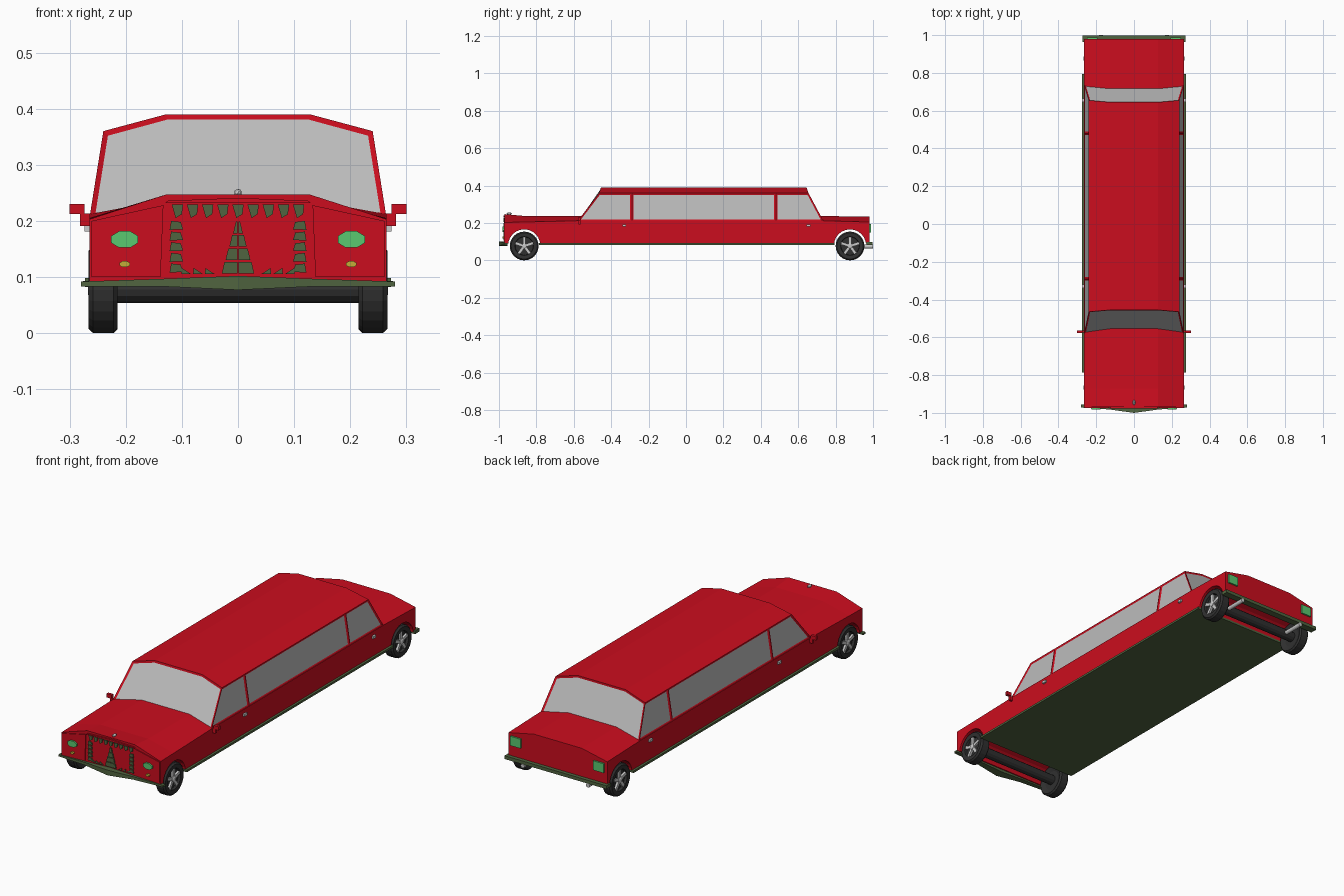
import bpy, bmesh
from math import sin, cos, pi
from mathutils import Matrix, Vector

if "Cube" in bpy.data.objects:
    bpy.data.objects.remove(bpy.data.objects["Cube"])


def material(name, rgb):
    m = bpy.data.materials.new(name)
    m.diffuse_color = (*rgb, 1)
    m.use_nodes = True
    m.node_tree.nodes["Principled BSDF"].inputs["Base Color"].default_value = m.diffuse_color
    return m


RED = material("red_paint", (0.6, 0.004, 0.013))
GREEN = material("dark_green_trim", (0.08, 0.127, 0.05))
LAMP = material("lamp_green", (0.1, 0.58, 0.16))
AMBER = material("amber", (0.55, 0.42, 0.04))
DARK = material("tyre_dark", (0.03, 0.03, 0.03))
GLASS = material("glass_grey", (0.5, 0.5, 0.5))


def finish(name, bm, mat=None):
    bmesh.ops.recalc_face_normals(bm, faces=bm.faces)
    me = bpy.data.meshes.new(name)
    bm.to_mesh(me)
    bm.free()
    if mat:
        me.materials.append(mat)
    ob = bpy.data.objects.new(name, me)
    bpy.context.collection.objects.link(ob)
    return ob


def loft_bm(sections):
    # Closed skin through rings of equal point count, capped at both ends
    bm = bmesh.new()
    rings = [[bm.verts.new(p) for p in s] for s in sections]
    n = len(rings[0])
    for a, b in zip(rings, rings[1:]):
        for i in range(n):
            j = (i + 1) % n
            bm.faces.new((a[i], a[j], b[j], b[i]))
    bm.faces.new(rings[0])
    bm.faces.new(rings[-1])
    bmesh.ops.recalc_face_normals(bm, faces=bm.faces)
    return bm


def loft(name, sections, mat=None):
    return finish(name, loft_bm(sections), mat)


def prism(name, pts, y0, y1, mat=None):
    return loft(name, [[(x, y, z) for x, z in pts] for y in (y0, y1)], mat)


def box(name, c, size, mat=None, rot=0):
    bm = bmesh.new()
    m = Matrix.Translation(c) @ Matrix.Rotation(rot, 4, 'X') @ Matrix.Diagonal((*size, 1))
    bmesh.ops.create_cube(bm, size=1, matrix=m)
    return finish(name, bm, mat)


def lathe_x(name, prof, y, z, mat=None, n=24):
    # Profile of (radius, x) turned about an axis parallel to x
    return loft(name, [[(x, y + r * cos(2 * pi * i / n), z + r * sin(2 * pi * i / n))
                        for i in range(n)] for r, x in prof], mat)


def mirrored(half):
    return half + [(-x, y, z) for x, y, z in reversed(half)]


# Lower body with hood and rear deck
body = loft("body", [mirrored([(.265, y, .09), (.265, y, s), (.128, y, t)])
                     for y, s, t in ((-.97, .203, .247), (-.87, .205, .238), (-.58, .212, .237),
                                     (.73, .212, .237), (.98, .205, .234))], RED)

# Wheel arches cut right through
AXLES = (-.865, .877)
for y in AXLES:
    cutter = lathe_x("arch_cutter", [(.086, -.4), (.086, .4)], y, .08)
    cutter.hide_render = True
    mod = body.modifiers.new("arch", 'BOOLEAN')
    mod.operation, mod.solver, mod.object = 'DIFFERENCE', 'EXACT', cutter
    bpy.context.view_layer.objects.active = body
    bpy.ops.object.modifier_apply(modifier=mod.name)
    bpy.data.objects.remove(cutter)

# Cabin: windows are inset faces of the shell
cab = loft_bm([mirrored([(.264, y0, .21), (.24, y1, .36), (.128, y2, .39)])
               for y0, y1, y2 in ((-.58, -.465, -.455), (-.29,) * 3, (.48,) * 3, (.735, .655, .645))])
panes = [f for f in cab.faces
         if len(f.verts) == 6 or (abs(f.normal.x) > .9 and abs(f.calc_center_median().x) > .2)]
bmesh.ops.inset_individual(cab, faces=panes, thickness=.009, depth=-.004, use_even_offset=True)
for f in panes:
    f.material_index = 1
cabin = finish("cabin", cab, RED)
cabin.data.materials.append(GLASS)

# Floor with projecting sills, and bumpers
box("floor_and_sills", (0, .005, .088), (.552, 1.58, .01), GREEN)
loft("front_bumper", [[(x, -.955, lo), (x, y, lo), (x, y, hi), (x, -.955, hi)]
                      for x, y, lo, hi in ((-.28, -.972, .083, .092), (-.13, -.982, .083, .097),
                                           (0, -1, .077, .102), (.13, -.982, .083, .097),
                                           (.28, -.972, .083, .092))], GREEN)
box("rear_bumper", (0, .981, .09), (.545, .034, .016), GREEN)

# Grille tiles: toothed top row, side columns and tapered centre stack
for i in range(9):
    x = (i - 4) * .027
    prism("grille_top_tile", [(x - .01, .229), (x + .01, .229), (x + .008, .212), (x - .003, .205)],
          -.975, -.965, GREEN)
prism("grille_hood_lip", [(-.13, .232), (.13, .232), (.125, .236), (0, .241), (-.125, .236)],
      -.977, -.965, RED)
for s in (-1, 1):
    for i in range(5):
        z = .108 + i * .019
        prism("grille_side_tile", [(s * .122, z), (s * .098, z + .001), (s * .102, z + .014), (s * .119, z + .016)],
              -.975, -.965, GREEN)
    for i in range(4):
        z = .106 + i * .024
        a, b = .029 - i * .0068, .024 - i * .0068
        prism("grille_centre_tile", [(s * .001, z), (s * a, z), (s * max(b, .002), z + .021), (s * .001, z + .021)],
              -.975, -.965, GREEN)
    for i in range(3):
        x = s * (.05 + i * .021)
        prism("grille_bottom_tooth", [(x - .009, .105), (x + .009, .105), (x + s * .008, .116)],
              -.975, -.965, GREEN)

for s in (-1, 1):
    # Front lamp panels and lamps
    prism("lamp_panel", [(s * .138, .1), (s * .261, .1), (s * .261, .2), (s * .133, .228)], -.974, -.965, RED)
    for name, z, rx, rz, mat in (("headlight", .167, .026, .016, LAMP), ("indicator", .123, .01, .006, AMBER)):
        prism(name, [(s * .202 + rx * cos((i + .5) * pi / 4), z + rz * sin((i + .5) * pi / 4))
                     for i in range(8)], -.982, -.965, mat)
    # Rear lamps and exhausts
    box("tail_light", (s * .222, .982, .172), (.055, .012, .045), LAMP)
    bm = bmesh.new()
    bmesh.ops.create_cone(bm, cap_ends=True, segments=12, radius1=.01, radius2=.01, depth=.1,
                          matrix=Matrix.Translation((s * .175, .95, .074)) @ Matrix.Rotation(pi / 2, 4, 'X'))
    finish("exhaust", bm)
    # Mirrors and door handles
    box("mirror_arm", (s * .272, -.57, .202), (.02, .01, .022), RED)
    box("mirror_head", (s * .287, -.57, .221), (.027, .014, .018), RED)
    for y in (-.33, .655):
        box("door_handle", (s * .269, y, .187), (.01, .02, .012))
    # Wheels
    for y in AXLES:
        lathe_x("tyre", [(r, s * x) for r, x in ((.046, .225), (.07, .215), (.077, .222), (.077, .258),
                                                (.07, .266), (.05, .264), (.048, .252))], y, .077, DARK)
        lathe_x("hub", [(.014, s * .25), (.014, s * .264), (.009, s * .267)], y, .077, None, 12)
        for i in range(5):
            a = pi / 2 + i * 2 * pi / 5
            box("spoke", (s * .256, y + .031 * cos(a), .077 + .031 * sin(a)), (.012, .036, .015), None, a)

# Axles
for y in AXLES:
    lathe_x("axle", [(.024, -.23), (.024, .23)], y, .078, DARK, 12)

# Hood ornament
bm = bmesh.new()
bmesh.ops.create_icosphere(bm, subdivisions=2, radius=1,
                           matrix=Matrix.Translation((0, -.945, .25)) @ Matrix.Diagonal((.007, .014, .007, 1)))
finish("hood_ornament", bm)
